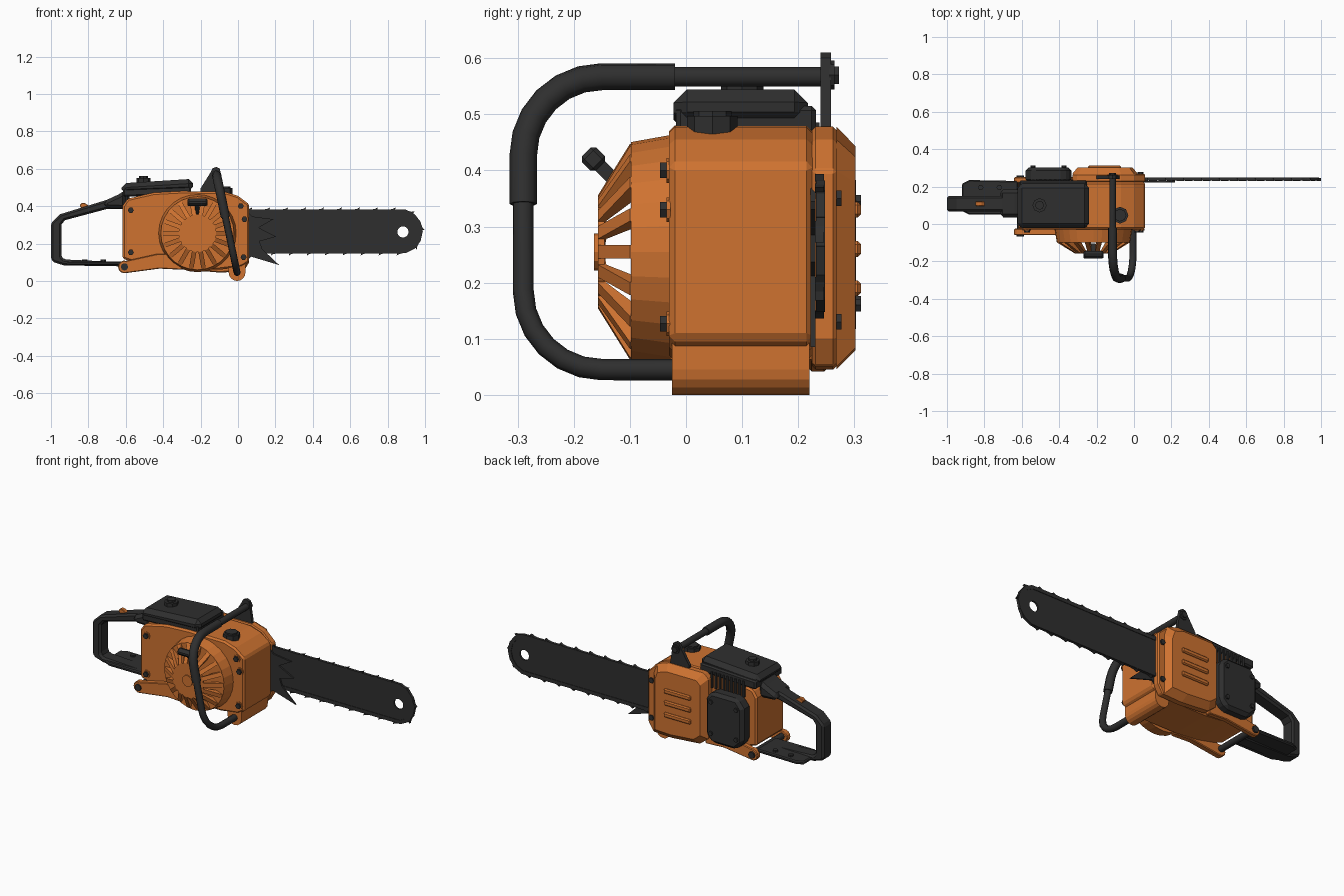
import bpy, bmesh, math
from mathutils import Matrix, Vector

if "Cube" in bpy.data.objects:
    bpy.data.objects.remove(bpy.data.objects["Cube"])


def material(name, col):
    m = bpy.data.materials.new(name)
    m.diffuse_color = (*col, 1)
    m.use_nodes = True
    m.node_tree.nodes["Principled BSDF"].inputs["Base Color"].default_value = m.diffuse_color
    return m


ORANGE = material("orange", (0.62, 0.17, 0.03))
BLACK = material("black", (0.028, 0.028, 0.028))


def finish(name, bm, mat, bevel=0, M=None):
    bmesh.ops.recalc_face_normals(bm, faces=bm.faces)
    me = bpy.data.meshes.new(name)
    bm.to_mesh(me)
    bm.free()
    if M is not None:
        me.transform(M)
    me.materials.append(mat)
    ob = bpy.data.objects.new(name, me)
    bpy.context.collection.objects.link(ob)
    if bevel:
        b = ob.modifiers.new("bevel", 'BEVEL')
        b.width, b.segments, b.limit_method = bevel, 1, 'ANGLE'
        b.angle_limit = math.radians(40)
    return ob


def prism(name, pts, y0, y1, mat, bevel=0, M=None, taper=1.0):
    """Extrude an x-z outline from y0 to y1, scaling the far end by taper."""
    bm = bmesh.new()
    cx = (min(p[0] for p in pts) + max(p[0] for p in pts)) / 2
    cz = (min(p[1] for p in pts) + max(p[1] for p in pts)) / 2
    a = [bm.verts.new((x, y0, z)) for x, z in pts]
    b = [bm.verts.new((cx + (x - cx) * taper, y1, cz + (z - cz) * taper)) for x, z in pts]
    bm.faces.new(a)
    bm.faces.new(b)
    for i in range(len(pts)):
        j = (i + 1) % len(pts)
        bm.faces.new((a[i], a[j], b[j], b[i]))
    return finish(name, bm, mat, bevel, M)


def box(name, x, y, z, mat, bevel=0, M=None):
    return prism(name, [(x[0], z[0]), (x[1], z[0]), (x[1], z[1]), (x[0], z[1])],
                 y[0], y[1], mat, bevel, M)


def circle(cx, cz, r, n, a0=0.0, a1=2 * math.pi, closed=True):
    k = n if closed else n - 1
    return [(cx + r * math.cos(a0 + (a1 - a0) * i / k),
             cz + r * math.sin(a0 + (a1 - a0) * i / k)) for i in range(n)]


def disc(name, x, z, r, y0, y1, mat, n=8, taper=1.0):
    return prism(name, circle(x, z, r, n), y0, y1, mat, 0, None, taper)


def tube(name, path, r):
    cu = bpy.data.curves.new(name, 'CURVE')
    cu.dimensions = '3D'
    cu.bevel_depth, cu.bevel_resolution, cu.use_fill_caps = r, 2, True
    s = cu.splines.new('POLY')
    s.points.add(len(path) - 1)
    for p, co in zip(s.points, path):
        p.co = (*co, 1)
    cu.materials.append(BLACK)
    ob = bpy.data.objects.new(name, cu)
    bpy.context.collection.objects.link(ob)


# Main housing and front foot
prism("engine_housing", [(-.618, .12), (-.618, .40), (-.59, .44), (-.45, .472), (-.3, .48),
      (-.07, .477), (0, .455), (.06, .41), (.06, .1), (.02, .075), (-.1, .06), (-.3, .06),
      (-.45, .075), (-.56, .1)], -.03, .225, ORANGE, .01)
prism("front_foot", circle(-.005, .045, .045, 9, math.pi, 2 * math.pi, False)
      + [(.04, .11), (-.05, .11)], -.025, .22, ORANGE)

# Clutch cover at the back, with raised bars
cover = [(.06, .1), (.06, .40), (0, .455), (-.07, .478), (-.3, .478), (-.33, .45),
         (-.33, .1), (-.28, .06), (-.1, .045), (.03, .05)]
prism("clutch_cover", cover, .225, .268, ORANGE, .006)
prism("clutch_cover_face", [(min(x, .02), z) for x, z in cover], .268, .302, ORANGE, 0, None, .84)
for z in (.33, .26, .19):
    box("cover_bar", (-.245, -.07), (.295, .312), (z - .014, z + .014), ORANGE, .006)
for z in (.35, .13):
    disc("cover_nut", .035, z, .016, .262, .277, BLACK, 6)

# Exhaust cover with bolts, and cooling fins above it
prism("exhaust_cover", [(-.58, .15), (-.58, .35), (-.54, .40), (-.375, .40), (-.335, .36),
      (-.335, .14), (-.375, .10), (-.53, .10)], .22, .303, BLACK, .018)
for x, z in ((-.54, .34), (-.375, .345), (-.375, .16), (-.54, .165)):
    disc("exhaust_bolt", x, z, .013, .295, .312, BLACK, 6)
for i in range(9):
    x = -.545 + i * .026
    box("cooling_fin", (x, x + .012), (.2, .238), (.39, .485), BLACK)

# Air filter cover and its knob
prism("air_filter_base", [(-.615, .45), (-.615, .50), (-.25, .515), (-.25, .465)],
      -.018, .232, BLACK, .008)
prism("air_filter_cover", [(-.622, .465), (-.622, .522), (-.24, .546), (-.24, .48)],
      -.022, .217, BLACK, .024)
UP = Matrix.Rotation(math.radians(90), 4, 'X')  # turns a y extrusion upward


def upright(name, x, y, r, z0, z1, mat, n=8):
    prism(name, circle(0, 0, r, n), z0, z1, mat, 0, Matrix.Translation((x, y, 0)) @ UP)


upright("filter_knob", -.505, .1, .038, .52, .55, BLACK)
upright("filter_knob_top", -.505, .1, .024, .55, .562, BLACK)

# Fuel cap
upright("fuel_cap", -.075, .047, .045, .465, .497, BLACK)
upright("fuel_cap_top", -.075, .047, .034, .497, .506, BLACK)

# Starter housing: drum, sloping ribs, cap and hub
SX, SZ = -.217, .255
disc("starter_drum", SX, SZ, .208, -.028, -.098, ORANGE, 28, .94)
rib = [(.193, .09), (.193, .1), (.1, .157), (.05, .157), (.05, .145), (.1, .142), (.16, .09)]
for i in range(18):
    M = (Matrix.Translation((SX, 0, SZ)) @ Matrix.Rotation(2 * math.pi * i / 18, 4, 'Y')
         @ Matrix.Rotation(math.radians(90), 4, 'X'))
    prism("starter_rib", rib, -.012, .012, ORANGE, 0, M)
disc("starter_cap", SX, SZ, .1, -.145, -.157, ORANGE, 24)
disc("starter_hub", SX, SZ, .033, -.15, -.164, ORANGE, 12)

# Pull grip on its slanted stem
M = Matrix.Translation((SX, -.165, .42)) @ Matrix.Rotation(math.radians(45), 4, 'X')
box("pull_grip", (-.053, .053), (-.018, .018), (-.018, .018), BLACK, .007, M)
box("pull_stem", (-.012, .012), (-.012, .012), (-.075, 0), BLACK, 0, M)

# Housing bolts
for x, z in ((-.573, .378), (-.573, .153), (.035, .33), (.03, .127), (.015, .40)):
    disc("housing_bolt", x, z, .022, -.028, -.035, ORANGE, 8)
    disc("housing_bolt_head", x, z, .016, -.033, -.046, BLACK, 6)

# Rear mounting arms with a cross rod
arm = circle(-.607, .075, .034, 9, math.radians(75), math.radians(285), False)
arm += [(-.42, .066), (-.3, .06), (-.3, .145), (-.43, .145)]
for name, y0, y1, out in (("front_arm", -.06, -.025, -.068), ("back_arm", .22, .25, .26)):
    prism(name, arm, y0, y1, ORANGE, .004)
    disc("arm_bolt", -.607, .075, .02, (y0 + y1) / 2, out, BLACK, 8)
tube("cross_rod", [(-.607, -.05, .08), (-.607, .24, .08)], .018)

# Rear handle loop, flare, hand plate and throttle lock
prism("rear_handle", [(-.58, .475), (-.69, .437), (-.95, .357), (-1, .31), (-1, .115),
      (-.985, .1), (-.93, .083), (-.61, .078), (-.61, .1), (-.93, .115), (-.945, .13),
      (-.945, .30), (-.925, .325), (-.70, .385), (-.58, .385)], .067, .15, BLACK, .012)
prism("handle_flare", [(-.6, .385), (-.6, .487), (-.64, .462), (-.72, .425), (-.71, .39)],
      .035, .185, BLACK, .02)
prism("rear_hand_plate", [(-.62, .05), (-.62, .23), (-.88, .235), (-.92, .215), (-.92, .07),
      (-.88, .05)], -.105, -.085, BLACK, .006,
      Matrix.Scale(-1, 4, (0, 0, 1)) @ Matrix(((1, 0, 0, 0), (0, 0, 1, 0), (0, 1, 0, 0), (0, 0, 0, 1))))
for x in (-.82, -.72):
    upright("plate_bolt", x, .195, .015, .1, .115, BLACK, 6)
prism("throttle_lock", [(-.848, .402), (-.835, .418), (-.815, .415), (-.79, .395), (-.79, .37),
      (-.82, .37)], .095, .12, ORANGE, .003)


# Front handle: a leaning tube with a thicker grip on the upper half
def lean(y, z):
    return (-.005 - .21 * (z - .045), y, z)


def bend(cy, cz, a0, a1, r=.14, n=7):
    return [lean(*p) for p in circle(cy, cz, r, n, math.radians(a0), math.radians(a1), False)]


low = bend(-.15, .185, 270, 180)
high = bend(-.15, .427, 180, 90)
tube("front_handle_tube", [lean(0, .045)] + low + high + [lean(.25, .567)], .019)
tube("front_handle_grip", [lean(-.29, .34)] + high + [lean(-.02, .567)], .0245)
prism("handle_bracket", [(-.2, .47), (-.2, .495), (-.15, .575), (-.135, .603), (-.115, .61),
      (-.097, .60), (-.09, .56), (-.075, .465)], .24, .258, BLACK)
disc("bracket_bolt", -.115, .57, .026, .255, .265, BLACK, 8)
disc("bracket_bolt_head", -.115, .57, .018, .262, .273, BLACK, 6)

# Guide bar with a round hole near the nose
BZ, R, NX, BY = .265, .108, .868, .24
bar = prism("guide_bar", [(-.1, BZ - R)] + circle(NX, BZ, R, 15, -math.pi / 2, math.pi / 2, False)
            + [(-.1, BZ + R)], BY - .005, BY + .005, BLACK)
cutter = disc("bar_hole_cutter", .882, BZ - .003, .03, BY - .05, BY + .05, BLACK, 16)
cutter.hide_render = True
cutter.hide_set(True)
hole = bar.modifiers.new("hole", 'BOOLEAN')
hole.object, hole.operation, hole.solver = cutter, 'DIFFERENCE', 'EXACT'

# Chain: links around the bar, a cutting tooth on every second one
straight, arc = NX - .03, math.pi * R
count = 42
for i in range(count):
    s = (2 * straight + arc) * (i + .5) / count
    if s < straight:
        x, z, a = .03 + s, BZ + R, 0
    elif s < straight + arc:
        t = (s - straight) / R
        x, z, a = NX + R * math.sin(t), BZ + R * math.cos(t), t
    else:
        x, z, a = NX - (s - straight - arc), BZ - R, math.pi
    M = Matrix.Translation((x, BY, z)) @ Matrix.Rotation(a, 4, 'Y')
    box("chain_link", (-.026, .026), (-.008, .008), (-.012, .009), BLACK, 0, M)
    if i % 2 == 0:
        prism("chain_tooth", [(-.02, .007), (.018, .007), (.022, .021), (.008, .013)],
              -.01, .006, BLACK, 0, M)

# Bumper spike plate beside the bar
prism("bumper_spikes", [(.02, .40), (.075, .345), (.19, .33), (.11, .285), (.205, .237),
      (.115, .212), (.13, .17), (.22, .085), (.07, .13), (.02, .085)], .222, .231, BLACK)
